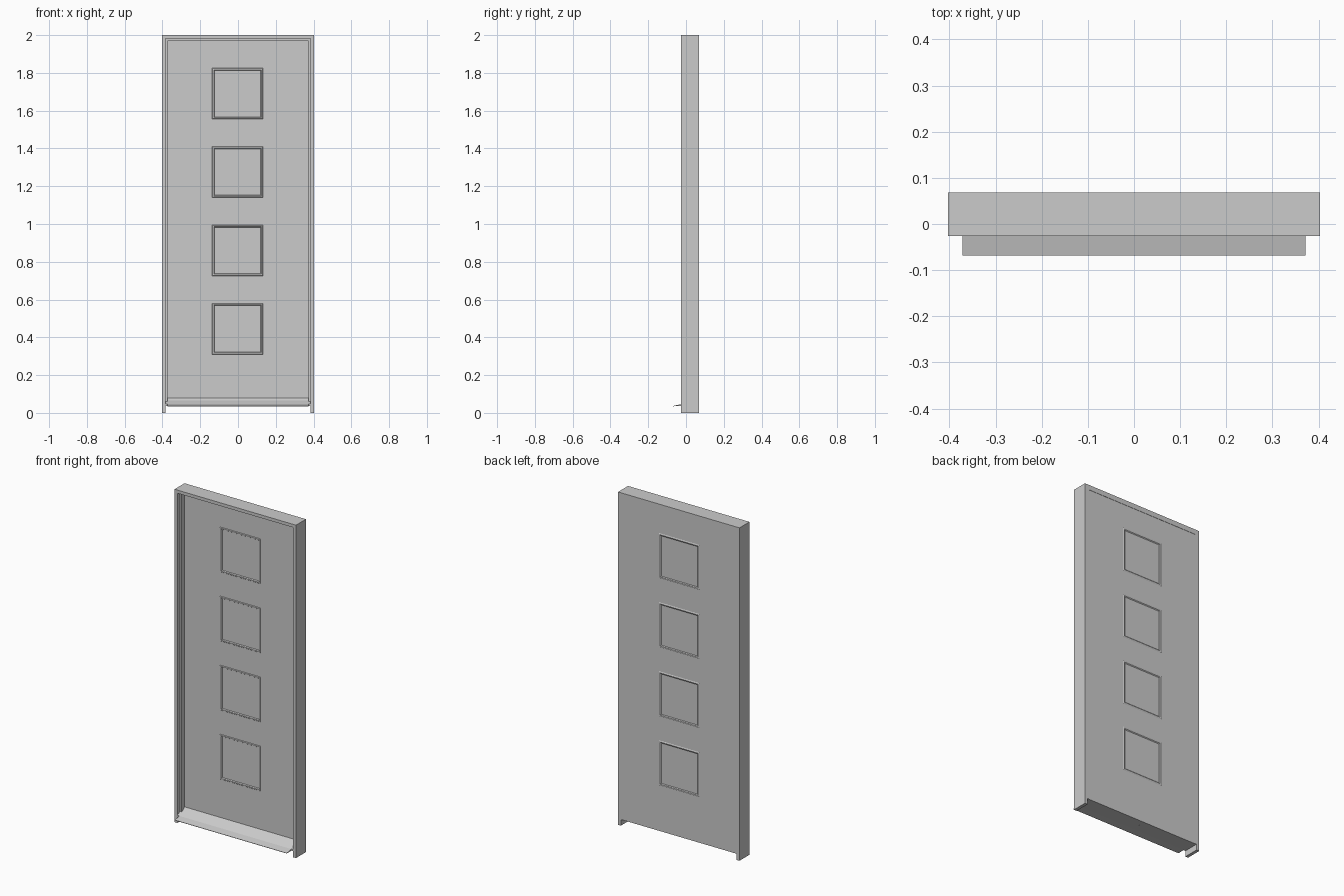
import bpy, bmesh

if "Cube" in bpy.data.objects:
    bpy.data.objects.remove(bpy.data.objects["Cube"])

BACK = 0.0685      # rear plane of the frame
FRONT = -0.026     # front plane of the frame
LEAF_F, LEAF_B = 0.026, 0.0667
WIN_X = (-0.137, 0.133)
WIN_H, PITCH, WIN_Z0 = 0.27, 0.415, 0.31


def finish(name, bm):
    bmesh.ops.recalc_face_normals(bm, faces=bm.faces)
    me = bpy.data.meshes.new(name)
    bm.to_mesh(me)
    bm.free()
    ob = bpy.data.objects.new(name, me)
    bpy.context.collection.objects.link(ob)
    return ob


def extrude(name, pts, axis, a, b):
    """Close a 2D outline into a prism along x or y."""
    bm = bmesh.new()
    put = (lambda p, d: (d, p[0], p[1])) if axis == 'x' else (lambda p, d: (p[0], d, p[1]))
    lo = [bm.verts.new(put(p, a)) for p in pts]
    hi = [bm.verts.new(put(p, b)) for p in pts]
    bm.faces.new(lo)
    bm.faces.new(hi)
    n = len(pts)
    for i in range(n):
        j = (i + 1) % n
        bm.faces.new((lo[i], lo[j], hi[j], hi[i]))
    return finish(name, bm)


def arch(name, outer, inner, top_o, top_i, bottom, y0, y1):
    """Upside-down U: two uprights and a head in one piece."""
    pts = [(-outer, bottom), (-outer, top_o), (outer, top_o), (outer, bottom),
           (inner, bottom), (inner, top_i), (-inner, top_i), (-inner, bottom)]
    return extrude(name, pts, 'y', y0, y1)


def box(name, x0, x1, y0, y1, z0, z1):
    return extrude(name, [(x0, z0), (x1, z0), (x1, z1), (x0, z1)], 'y', y0, y1)


def bead(name, x0, x1, z0, z1, y, out):
    """Bevelled glazing bead around a window, standing proud by 'out'."""
    bm = bmesh.new()
    rings = []
    for inset, d in ((0.0, 0.0), (0.003, out), (0.009, out), (0.014, -out)):
        yy = y + d
        rings.append([bm.verts.new(v) for v in (
            (x0 + inset, yy, z0 + inset), (x1 - inset, yy, z0 + inset),
            (x1 - inset, yy, z1 - inset), (x0 + inset, yy, z1 - inset))])
    for r, s in zip(rings, rings[1:]):
        for i in range(4):
            j = (i + 1) % 4
            bm.faces.new((r[i], r[j], s[j], s[i]))
    return finish(name, bm)


# Outer frame and the door stop inside it
arch("door_frame", 0.4035, 0.385, 2.0, 1.981, 0.0, FRONT, BACK)
arch("door_stop", 0.385, 0.374, 1.981, 1.97, 0.036, 0.0, BACK)

# Door leaf: sheet with four window openings, thickened
windows = [(WIN_Z0 + i * PITCH, WIN_Z0 + i * PITCH + WIN_H) for i in range(4)]
xs = [-0.374, WIN_X[0], WIN_X[1], 0.374]
zs = [0.036] + [z for w in windows for z in w] + [1.97]
bm = bmesh.new()
grid = [[bm.verts.new((x, LEAF_F, z)) for x in xs] for z in zs]
for r in range(len(zs) - 1):
    for c in range(3):
        if c == 1 and r % 2 == 1:
            continue
        bm.faces.new((grid[r][c], grid[r][c + 1], grid[r + 1][c + 1], grid[r + 1][c]))
solid = bmesh.ops.extrude_face_region(bm, geom=bm.faces[:])
keep = [v for v in solid["geom"] if isinstance(v, bmesh.types.BMVert)]
front = [f for f in bm.faces if all(abs(v.co.y - LEAF_F) < 1e-6 for v in f.verts)]
bmesh.ops.translate(bm, verts=keep, vec=(0, LEAF_B - LEAF_F, 0))
# The sheet must stay closed at the front after extrusion
if not any(all(abs(v.co.y - LEAF_F) < 1e-6 for v in f.verts) for f in bm.faces):
    for r in range(len(zs) - 1):
        for c in range(3):
            if c == 1 and r % 2 == 1:
                continue
            bm.faces.new((grid[r][c], grid[r][c + 1], grid[r + 1][c + 1], grid[r + 1][c]))
finish("door_leaf", bm)

# Window panes and beads on both faces
for i, (z0, z1) in enumerate(windows, 1):
    box(f"window_pane_{i}", *WIN_X, LEAF_F + 0.002, LEAF_B - 0.002, z0, z1)
    bead(f"window_bead_front_{i}", *WIN_X, z0, z1, LEAF_F, -0.004)
    bead(f"window_bead_back_{i}", *WIN_X, z0, z1, LEAF_B, 0.0018)

# Threshold between the jambs and the sloping drip sill in front
extrude("threshold", [(FRONT, 0.036), (LEAF_F, 0.036), (LEAF_F, 0.080),
                      (0.012, 0.066), (0.0, 0.060), (FRONT, 0.046)], 'x', -0.385, 0.385)
extrude("drip_sill", [(-0.0685, 0.035), (FRONT, 0.036), (FRONT, 0.046),
                      (-0.0685, 0.037)], 'x', -0.372, 0.372)
